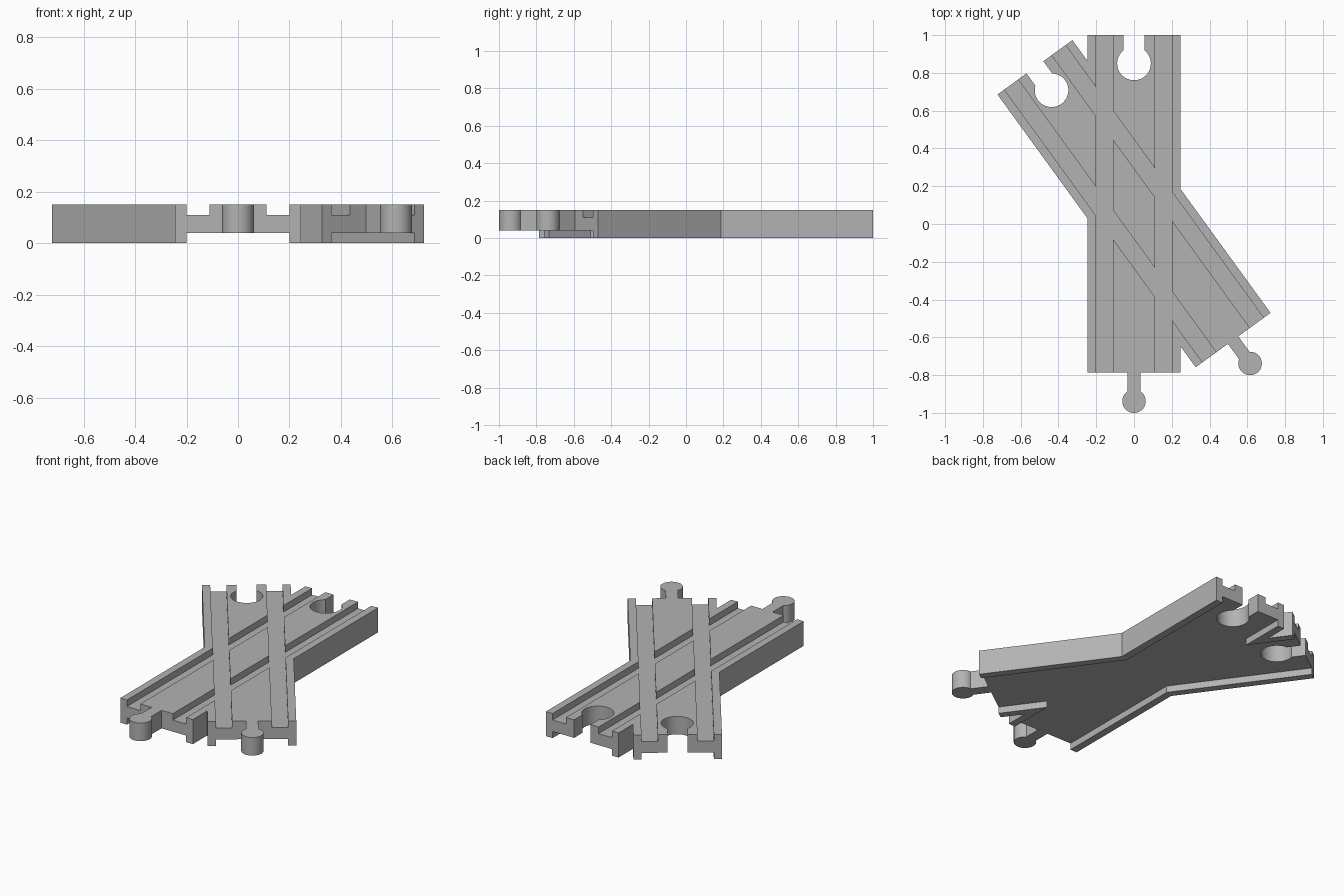
import bpy
import bmesh
import math
from mathutils import Matrix, Vector

cube = bpy.data.objects.get("Cube")
if cube:
    bpy.data.objects.remove(cube, do_unlink=True)

# Shared sizes, measured from the crossing point of the two tracks
CENTRE_Y = 0.1075
HALF_W, HALF_L = 0.245, 0.8925
TOP, GROOVE_Z, RECESS_Z = 0.15, 0.11, 0.04
ANGLE = math.radians(36)
TRACKS = {"straight": 0.0, "diagonal": ANGLE}

grey = bpy.data.materials.new("plain grey")
grey.use_nodes = True
colour = (0.45, 0.45, 0.45, 1)
grey.diffuse_color = colour
grey.node_tree.nodes["Principled BSDF"].inputs["Base Color"].default_value = colour


def turn(x, y, angle):
    return Vector((x * math.cos(angle) - y * math.sin(angle),
                   x * math.sin(angle) + y * math.cos(angle)))


def prism(name, outlines, z0, z1, angle=0.0):
    """Extrude flat outlines from z0 to z1, turned about the crossing."""
    bm = bmesh.new()
    for outline in outlines:
        verts = [bm.verts.new((*turn(x, y, angle), z0)) for x, y in outline]
        face = bm.faces.new(verts)
        ext = bmesh.ops.extrude_face_region(bm, geom=[face])["geom"]
        bmesh.ops.translate(bm, vec=(0, 0, z1 - z0),
                            verts=[v for v in ext if isinstance(v, bmesh.types.BMVert)])
    bmesh.ops.transform(bm, matrix=Matrix.Translation((0, CENTRE_Y, 0)), verts=bm.verts)
    bmesh.ops.recalc_face_normals(bm, faces=bm.faces)
    mesh = bpy.data.meshes.new(name)
    bm.to_mesh(mesh)
    bm.free()
    mesh.materials.append(grey)
    obj = bpy.data.objects.new(name, mesh)
    bpy.context.collection.objects.link(obj)
    return obj


def rect(x0, x1, y0, y1):
    return [(x0, y0), (x1, y0), (x1, y1), (x0, y1)]


def keyhole(neck, radius, centre, mouth, steps=48):
    """Round end with a straight neck running up to y = mouth."""
    gap = math.asin(neck / radius)
    start = math.pi / 2 + gap
    sweep = 2 * math.pi - 2 * gap
    arc = [(radius * math.cos(start + sweep * i / steps),
            centre + radius * math.sin(start + sweep * i / steps))
           for i in range(steps + 1)]
    return arc + [(neck, mouth), (-neck, mouth)]


def activate(obj):
    bpy.ops.object.select_all(action="DESELECT")
    obj.select_set(True)
    bpy.context.view_layer.objects.active = obj


def cut(obj, cutter):
    cutter.hide_render = True
    mod = obj.modifiers.new("cut", "BOOLEAN")
    mod.operation, mod.solver, mod.object = "DIFFERENCE", "EXACT", cutter
    activate(obj)
    bpy.ops.object.modifier_apply(modifier=mod.name)
    bpy.data.objects.remove(cutter, do_unlink=True)


# Crossing body: one half of the outline, repeated by a half turn
notch_y = -HALF_W * (1 + math.cos(ANGLE)) / math.sin(ANGLE)
elbow_y = HALF_W * (1 - math.cos(ANGLE)) / math.sin(ANGLE)
half = [Vector((HALF_W, -HALF_L)), Vector((HALF_W, notch_y)),
        turn(-HALF_W, -HALF_L, ANGLE), turn(HALF_W, -HALF_L, ANGLE),
        Vector((HALF_W, elbow_y)), Vector((HALF_W, HALF_L))]
body = prism("crossing_body", [half + [-p for p in half]], 0, TOP)

# Wheel grooves, underside recess and end socket of each track
reach = HALF_L + 0.05
for name, angle in TRACKS.items():
    grooves = [rect(x, x + 0.09, -reach, reach) for x in (-0.20, 0.11)]
    cut(body, prism("groove_cutter", grooves, GROOVE_Z, TOP + 0.1, angle))
    cut(body, prism("recess_cutter", [rect(-0.20, 0.20, -reach, reach)],
                    -0.1, RECESS_Z, angle))
    socket = keyhole(0.055, 0.089, 0.7425, reach)
    cut(body, prism("socket_cutter", [socket], -0.1, TOP + 0.1, angle))

# Round connector pegs on the front ends
parts = [body]
for name, angle in TRACKS.items():
    peg = keyhole(0.034, 0.062, -1.0455, -HALF_L)
    parts.append(prism(name + "_connector_peg", [peg], RECESS_Z, TOP, angle))

for obj in parts:
    activate(obj)
    bpy.ops.object.shade_smooth_by_angle(angle=math.radians(30))
